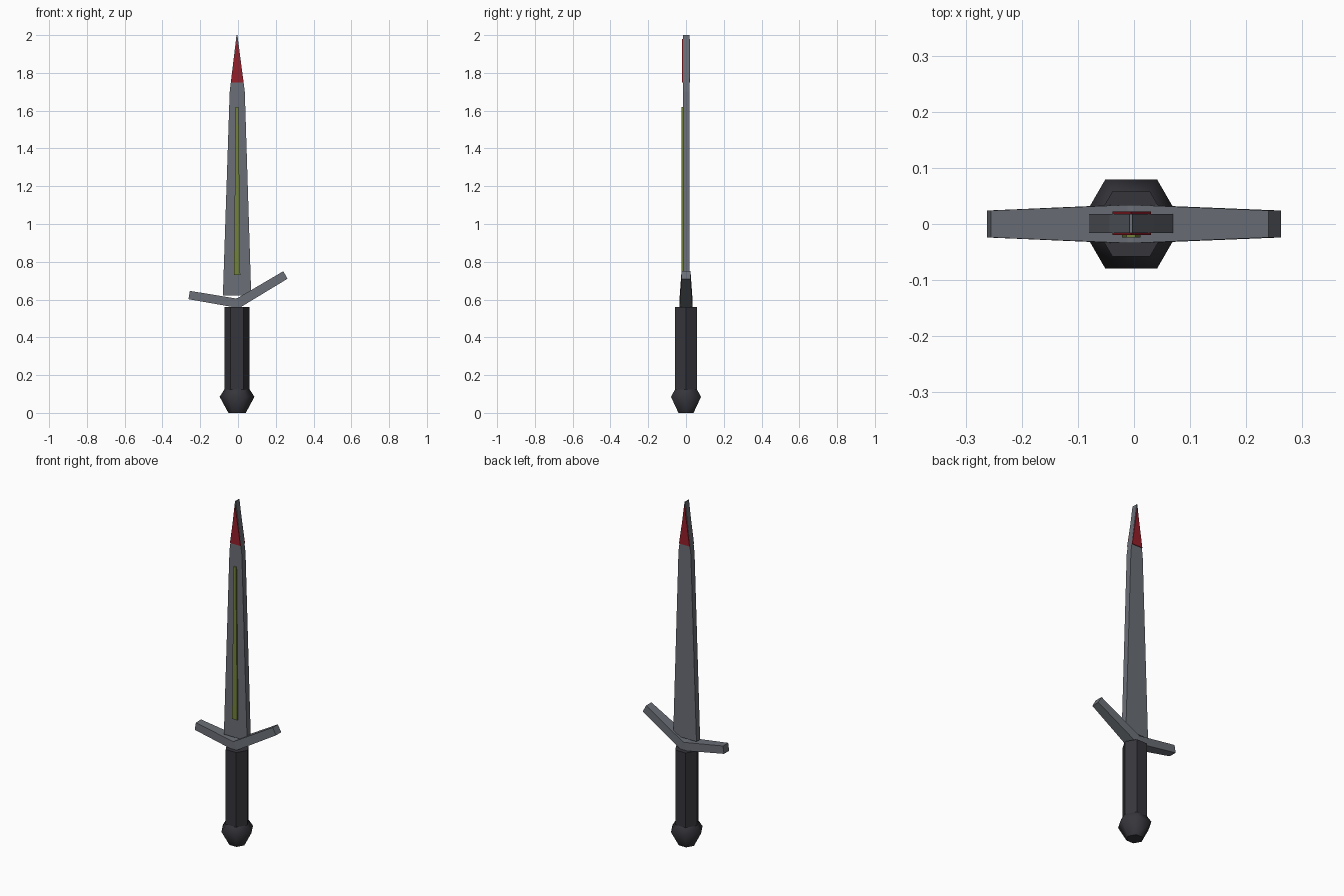
import bpy, bmesh, math

if "Cube" in bpy.data.objects:
    bpy.data.objects.remove(bpy.data.objects["Cube"])


def material(name, rgb):
    m = bpy.data.materials.new(name)
    m.diffuse_color = (*rgb, 1)
    m.use_nodes = True
    m.node_tree.nodes["Principled BSDF"].inputs["Base Color"].default_value = m.diffuse_color
    return m


STEEL = material("steel grey", (0.145, 0.157, 0.18))
DARK = material("dark grip", (0.036, 0.036, 0.044))
RED = material("tip red", (0.30, 0.013, 0.022))
OLIVE = material("olive inlay", (0.17, 0.22, 0.045))


def finish(name, bm, mat):
    bmesh.ops.recalc_face_normals(bm, faces=bm.faces)
    mesh = bpy.data.meshes.new(name)
    bm.to_mesh(mesh)
    bm.free()
    mesh.materials.append(mat)
    ob = bpy.data.objects.new(name, mesh)
    bpy.context.collection.objects.link(ob)
    return ob


def slab(name, outline, y0, y1, mat):
    """Extrude an (x, z) outline from y0 to y1."""
    bm = bmesh.new()
    front = [bm.verts.new((x, y0, z)) for x, z in outline]
    back = [bm.verts.new((x, y1, z)) for x, z in outline]
    bm.faces.new(front)
    bm.faces.new(back[::-1])
    n = len(outline)
    for i in range(n):
        j = (i + 1) % n
        bm.faces.new((front[i], back[i], back[j], front[j]))
    return finish(name, bm, mat)


def loft(name, rings, mat, smooth=False):
    """Skin a list of point rings and cap both ends."""
    bm = bmesh.new()
    vr = [[bm.verts.new(p) for p in ring] for ring in rings]
    n = len(vr[0])
    for a, b in zip(vr, vr[1:]):
        for i in range(n):
            j = (i + 1) % n
            bm.faces.new((a[i], a[j], b[j], b[i])).smooth = smooth
    bm.faces.new(vr[0][::-1])
    bm.faces.new(vr[-1])
    return finish(name, bm, mat)


def hexagon(r, z, cx=-0.005):
    return [(cx + r * math.cos(i * math.pi / 3), r * math.sin(i * math.pi / 3), z)
            for i in range(6)]


# Pommel and grip
loft("pommel", [hexagon(0.046, 0), hexagon(0.092, 0.085), hexagon(0.062, 0.132)], DARK, True)
loft("grip", [hexagon(0.067, 0.11), hexagon(0.067, 0.56)], DARK)


# Lopsided crossguard: thick in the middle, tapering to both ends
def guard_ring(bottom, top, half):
    (bx, bz), (tx, tz) = bottom, top
    return [(bx, -half, bz), (bx, half, bz), (tx, half, tz), (tx, -half, tz)]


loft("crossguard", [
    guard_ring((-0.262, 0.602), (-0.255, 0.646), 0.024),
    guard_ring((-0.03, 0.561), (-0.012, 0.606), 0.034),
    guard_ring((0.016, 0.561), (-0.002, 0.608), 0.034),
    guard_ring((0.262, 0.71), (0.240, 0.75), 0.024),
], STEEL)

# Blade with a narrow wedge tip
slab("blade", [(-0.08, 0.622), (0.07, 0.622), (0.036, 1.70),
               (-0.003, 2.0), (-0.008, 2.0), (-0.044, 1.70)], -0.016, 0.018, STEEL)

# Red tip plates on both faces
for name, y0, y1 in (("front_tip_plate", -0.02, -0.015), ("back_tip_plate", 0.017, 0.022)):
    slab(name, [(-0.038, 1.75), (0.03, 1.75), (-0.0055, 1.98)], y0, y1, RED)

# Olive inlay strip on the front face
slab("blade_inlay", [(-0.021, 0.73), (0.012, 0.73), (0.003, 1.62), (-0.013, 1.62)],
     -0.024, -0.015, OLIVE)
